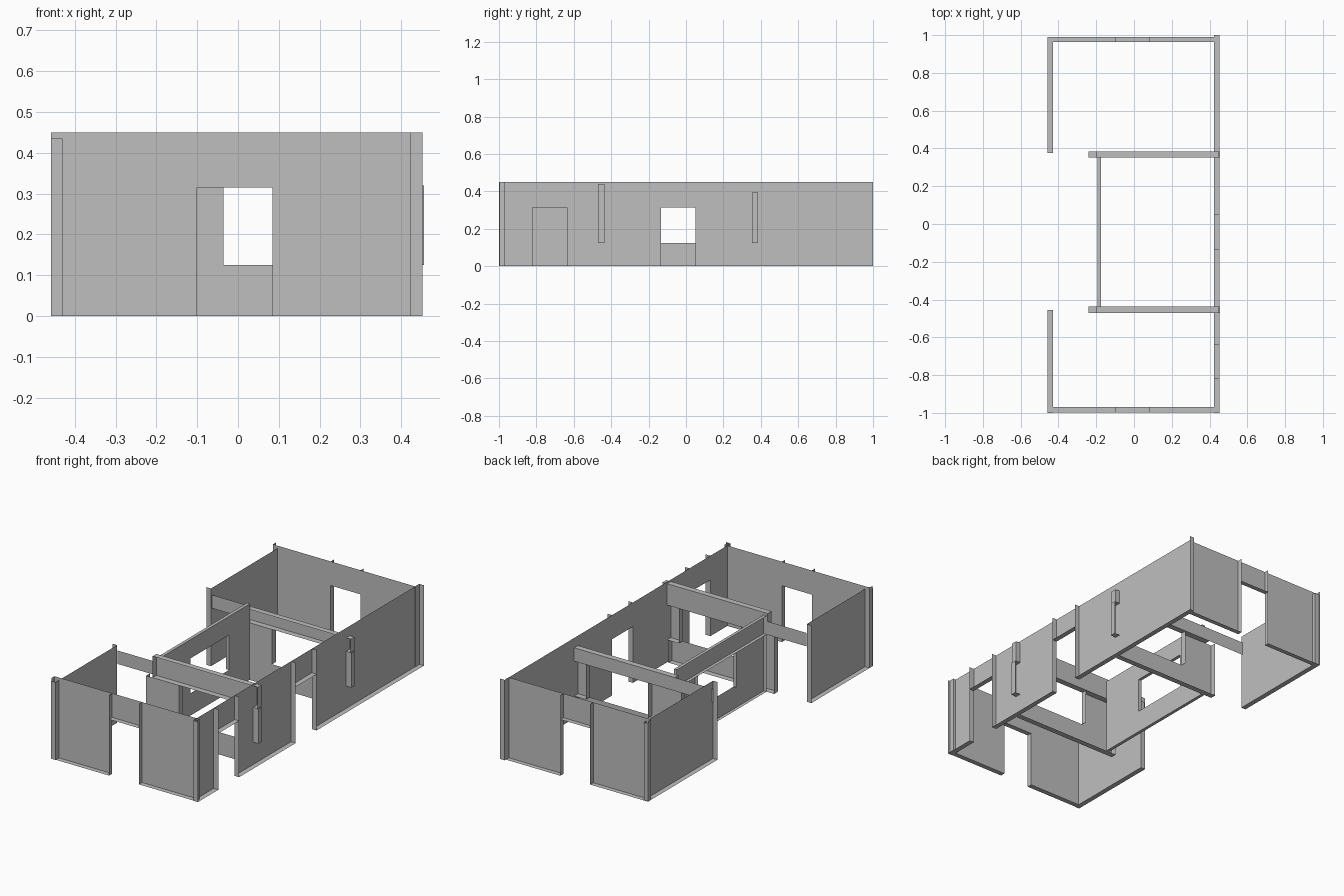
import bpy
import bmesh

cube = bpy.data.objects.get("Cube")
if cube:
    bpy.data.objects.remove(cube, do_unlink=True)

grey = bpy.data.materials.new("plaster_grey")
GREY = (0.52, 0.52, 0.52, 1.0)
grey.diffuse_color = GREY
grey.use_nodes = True
grey.node_tree.nodes["Principled BSDF"].inputs["Base Color"].default_value = GREY


def piece(bm, axis, a, b, sheet, lip, z0, z1, faces="bottom caps"):
    """Open shell running a..b along an axis: upright sheet, with faces out to the lip."""
    def quad(*pts):
        # each point is (along, across, z)
        bm.faces.new([bm.verts.new((p[0], p[1], p[2]) if axis == "x"
                                   else (p[1], p[0], p[2])) for p in pts])
    quad((a, sheet, z0), (b, sheet, z0), (b, sheet, z1), (a, sheet, z1))
    if "bottom" in faces:
        quad((a, sheet, z0), (b, sheet, z0), (b, lip, z0), (a, lip, z0))
    if "top" in faces:
        quad((a, sheet, z1), (b, sheet, z1), (b, lip, z1), (a, lip, z1))
    if "caps" in faces:
        for e in (a, b):
            quad((e, sheet, z0), (e, lip, z0), (e, lip, z1), (e, sheet, z1))


def finish(name, bm):
    bmesh.ops.remove_doubles(bm, verts=bm.verts, dist=0.0005)
    mesh = bpy.data.meshes.new(name)
    bm.to_mesh(mesh)
    bm.free()
    mesh.materials.append(grey)
    ob = bpy.data.objects.new(name, mesh)
    bpy.context.collection.objects.link(ob)
    return ob


def door_wall(name, axis, a, b, sheet, lip, height, doors=(), door_top=0.315):
    """Full-height panels with lintels over the doorways."""
    bm = bmesh.new()
    start = a
    for d0, d1 in doors:
        piece(bm, axis, start, d0, sheet, lip, 0, height)
        piece(bm, axis, d0, d1, sheet, lip, door_top, height, "bottom")
        start = d1
    piece(bm, axis, start, b, sheet, lip, 0, height)
    finish(name, bm)


def window_wall(name, axis, a, b, w0, w1, sheet, lip, height, inset=0.0, flip=False):
    """Sill panel, two side panels and a header around one window."""
    bm = bmesh.new()
    sill, head = 0.125, 0.32
    piece(bm, axis, a, b - inset, sheet, lip, 0, sill)
    piece(bm, axis, a, w0, sheet, lip, sill, head, "caps")
    piece(bm, axis, w1, b, sheet, lip, sill, head)
    hs, hl = (lip, sheet) if flip else (sheet, lip)
    piece(bm, axis, a + inset, b - inset / 8, hs, hl, head, height, "bottom top caps")
    finish(name, bm)


# Outer walls with doorways
DOOR = [(-0.10, 0.085)]
door_wall("front_wall", "x", -0.458, 0.44, -0.97, -0.998, 0.45, DOOR)
door_wall("back_wall", "x", -0.458, 0.425, 0.963, 0.99, 0.45, DOOR)
door_wall("left_wall", "y", -1.0, 1.0, 0.423, 0.452, 0.45,
          [(-0.82, -0.635), (-0.135, 0.05)])
door_wall("right_wall_front", "y", -1.0, -0.455, -0.43, -0.458, 0.435)
door_wall("right_wall_back", "y", 0.375, 0.985, -0.43, -0.458, 0.435)

# Partitions with windows
window_wall("front_partition", "x", -0.24, 0.456, -0.035, 0.35,
            -0.47, -0.437, 0.44, 0.04, True)
window_wall("back_partition", "x", -0.24, 0.456, -0.035, 0.35,
            0.352, 0.385, 0.395, 0.04, True)
window_wall("middle_partition", "y", -0.437, 0.355, -0.17, 0.17,
            -0.175, -0.193, 0.425)

# Thin headers bridging the gaps to the right wall
for label, y in (("front", -0.437), ("back", 0.385)):
    bm = bmesh.new()
    piece(bm, "x", -0.44, -0.2, y, y, 0.32, 0.395, "")
    finish(label + "_passage_header", bm)
